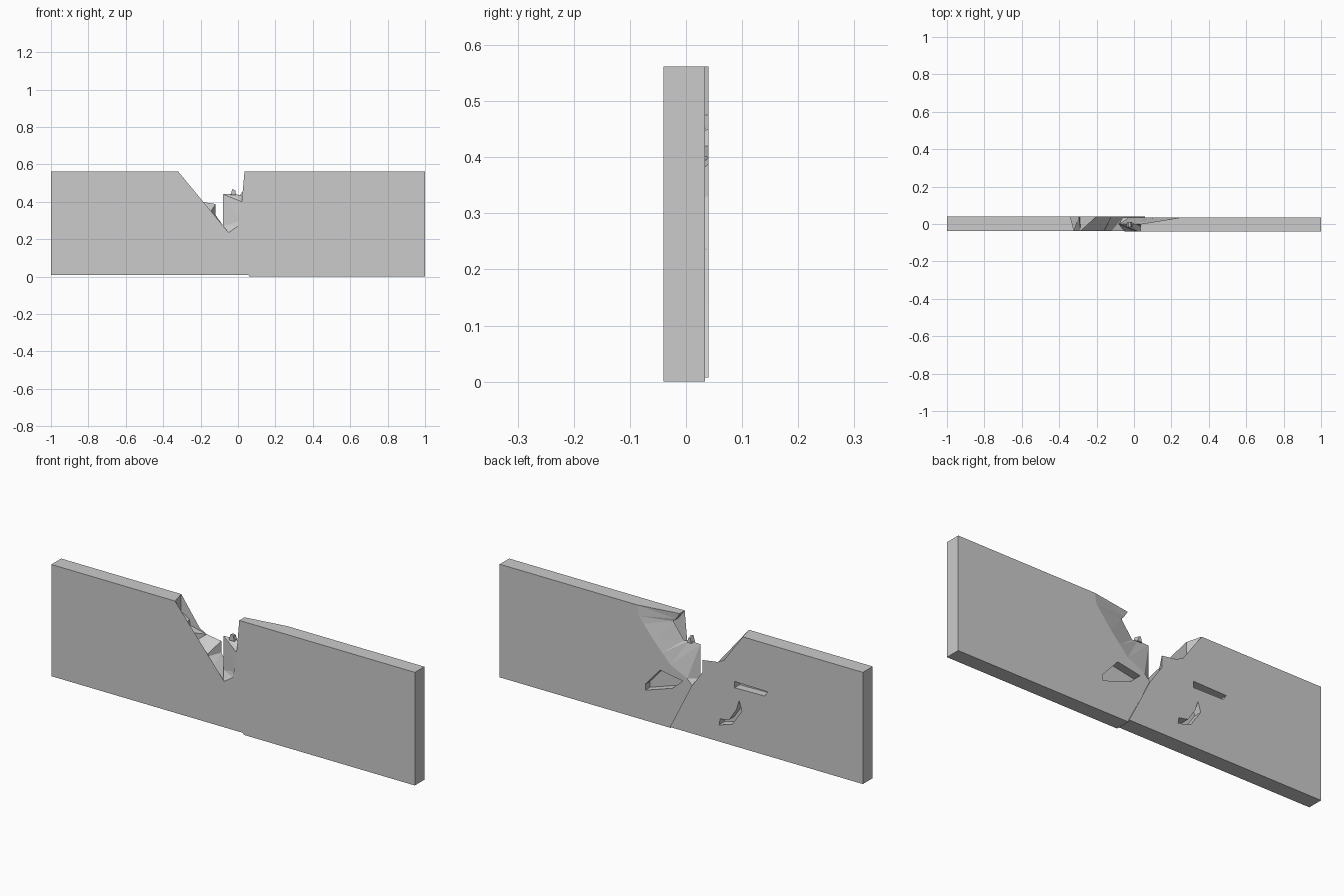
import bpy, bmesh

if "Cube" in bpy.data.objects:
    bpy.data.objects.remove(bpy.data.objects["Cube"])


def loft(name, sections):
    """Join matching (y, [(x, z), ...]) outlines, front to back, into a closed solid."""
    bm = bmesh.new()
    rings = [[bm.verts.new((x, y, z)) for x, z in pts] for y, pts in sections]
    n = len(rings[0])
    bm.faces.new(rings[0])
    bm.faces.new(rings[-1][::-1])
    for a, b in zip(rings, rings[1:]):
        for i in range(n):
            j = (i + 1) % n
            bm.faces.new((a[i], b[i], b[j], a[j]))
    bmesh.ops.triangulate(bm, faces=[f for f in bm.faces])
    bmesh.ops.recalc_face_normals(bm, faces=bm.faces)
    me = bpy.data.meshes.new(name)
    bm.to_mesh(me)
    bm.free()
    ob = bpy.data.objects.new(name, me)
    bpy.context.collection.objects.link(ob)
    return ob


def carve(target, name, outline, y_inner, y_outer):
    """Cut a prism-shaped recess into a wall half."""
    cutter = loft(name, [(y_inner, outline), (y_outer, outline)])
    cutter.hide_render = True
    cutter.hide_viewport = True
    mod = target.modifiers.new(name, 'BOOLEAN')
    mod.operation = 'DIFFERENCE'
    mod.solver = 'EXACT'
    mod.object = cutter


H = 0.562

# Left wall half: stepped break with a ledge sloping down to the front
left_base = [(-0.01, 0.14), (0.06, 0.007), (-1, 0.007), (-1, H)]
left_front = [(-0.32, H), (-0.32, 0.475), (-0.335, 0.47), (-0.285, 0.42),
              (-0.285, 0.33), (-0.16, 0.325), (-0.12, 0.275), (-0.05, 0.235)]
left_back = [(-0.34, H), (-0.34, 0.475), (-0.295, 0.45), (-0.29, 0.42),
             (-0.20, 0.40), (-0.12, 0.388), (-0.12, 0.33), (-0.055, 0.235)]
left = loft("left_wall", [(-0.037, left_front + left_base),
                          (0.04, left_back + left_base)])

# Right wall half: upright splinter in the middle, overhang above, sloped back
right_base = [(1, H), (1, 0), (0.06, 0), (-0.01, 0.14)]
right_front = [(-0.05, 0.235), (0.0, 0.27), (0.015, 0.30), (0.02, 0.40),
               (0.09, 0.405), (0.145, 0.475), (0.07, 0.515), (0.035, H)]
right_mid = [(-0.055, 0.235), (-0.08, 0.27), (-0.08, 0.44), (-0.02, 0.442),
             (0.01, 0.435), (0.07, 0.515), (0.055, 0.53), (0.035, H)]
right_back = [(-0.06, 0.24), (-0.03, 0.27), (0.063, 0.314), (0.11, 0.36),
              (0.157, 0.415), (0.218, 0.474), (0.235, 0.51), (0.245, H)]
right = loft("right_wall", [(-0.04, right_front + right_base),
                            (0.0, right_mid + right_base),
                            (0.034, right_back + right_base)])

# Missing chips on the back face
carve(right, "back_chip_cutter",
      [(0.20, 0.15), (0.20, 0.18), (0.118, 0.272), (-0.005, 0.25), (0.05, 0.20)],
      -0.005, 0.06)
carve(left, "slot_cutter",
      [(-0.295, 0.297), (-0.295, 0.328), (-0.477, 0.325), (-0.46, 0.30)], 0.0, 0.06)
carve(left, "crescent_cutter",
      [(-0.32, 0.24), (-0.335, 0.19), (-0.28, 0.11), (-0.21, 0.09),
       (-0.215, 0.12), (-0.265, 0.13), (-0.305, 0.19)], 0.0, 0.06)

# Loose fragment resting on the splinter
loft("small_fragment", [
    (-0.015, [(-0.04, 0.435), (-0.01, 0.435), (-0.015, 0.462), (-0.03, 0.468)]),
    (0.01, [(-0.035, 0.435), (-0.012, 0.435), (-0.02, 0.458), (-0.03, 0.46)])])
